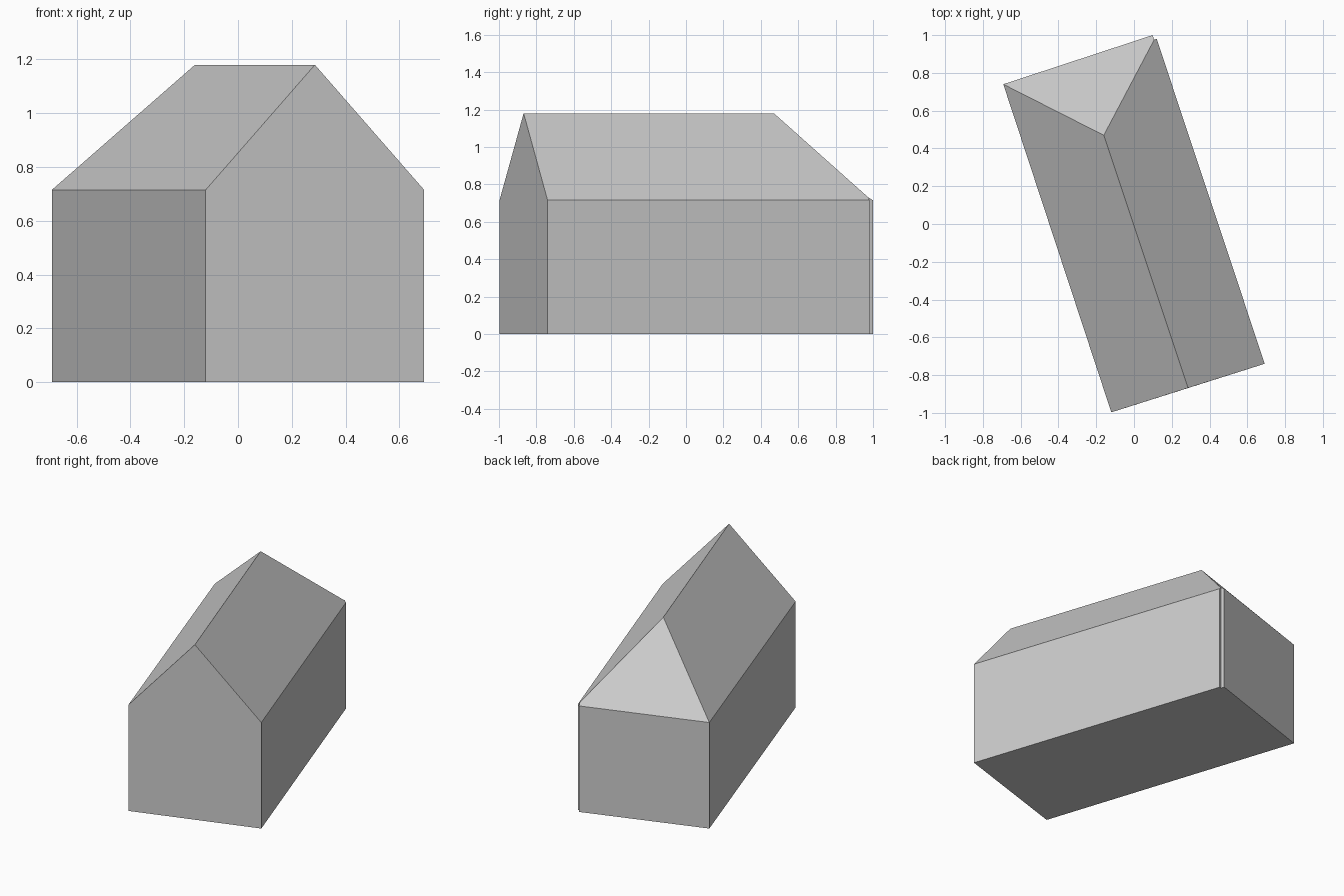
import bpy
import bmesh

cube = bpy.data.objects.get("Cube")
if cube:
    bpy.data.objects.remove(cube, do_unlink=True)

EAVE, RIDGE = 0.715, 1.18

# One plain grey for the whole building
grey = bpy.data.materials.new("plain grey")
grey.use_nodes = True
colour = (0.6, 0.6, 0.6, 1)
grey.diffuse_color = colour
grey.node_tree.nodes["Principled BSDF"].inputs["Base Color"].default_value = colour

# Footprint, counter-clockwise, with a small step at the back corner
footprint = [(-0.12, -0.997), (0.692, -0.74), (0.12, 0.98),
             (0.107, 0.976), (0.099, 1.0), (-0.692, 0.74)]

bm = bmesh.new()
base = [bm.verts.new((x, y, 0)) for x, y in footprint]
eave = [bm.verts.new((x, y, EAVE)) for x, y in footprint]
eave[3].co.z += 0.014  # the roof is cut slightly above the eave at the step
ridge_front = bm.verts.new((0.286, -0.868, RIDGE))
ridge_back = bm.verts.new((-0.16, 0.47, RIDGE))

# Floor and walls, the front wall rising into a gable
bm.faces.new(base[::-1])
bm.faces.new((base[0], base[1], eave[1], ridge_front, eave[0]))
for i in range(1, len(base)):
    j = (i + 1) % len(base)
    bm.faces.new((base[i], base[j], eave[j], eave[i]))

# Roof: two long slopes and the hipped back end
bm.faces.new((eave[1], eave[2], eave[3], ridge_back, ridge_front))
bm.faces.new((eave[5], eave[0], ridge_front, ridge_back))
bm.faces.new((eave[3], eave[4], eave[5], ridge_back))

bmesh.ops.recalc_face_normals(bm, faces=bm.faces)
mesh = bpy.data.meshes.new("house_body")
bm.to_mesh(mesh)
bm.free()
mesh.materials.append(grey)
house = bpy.data.objects.new("house_body", mesh)
bpy.context.collection.objects.link(house)
